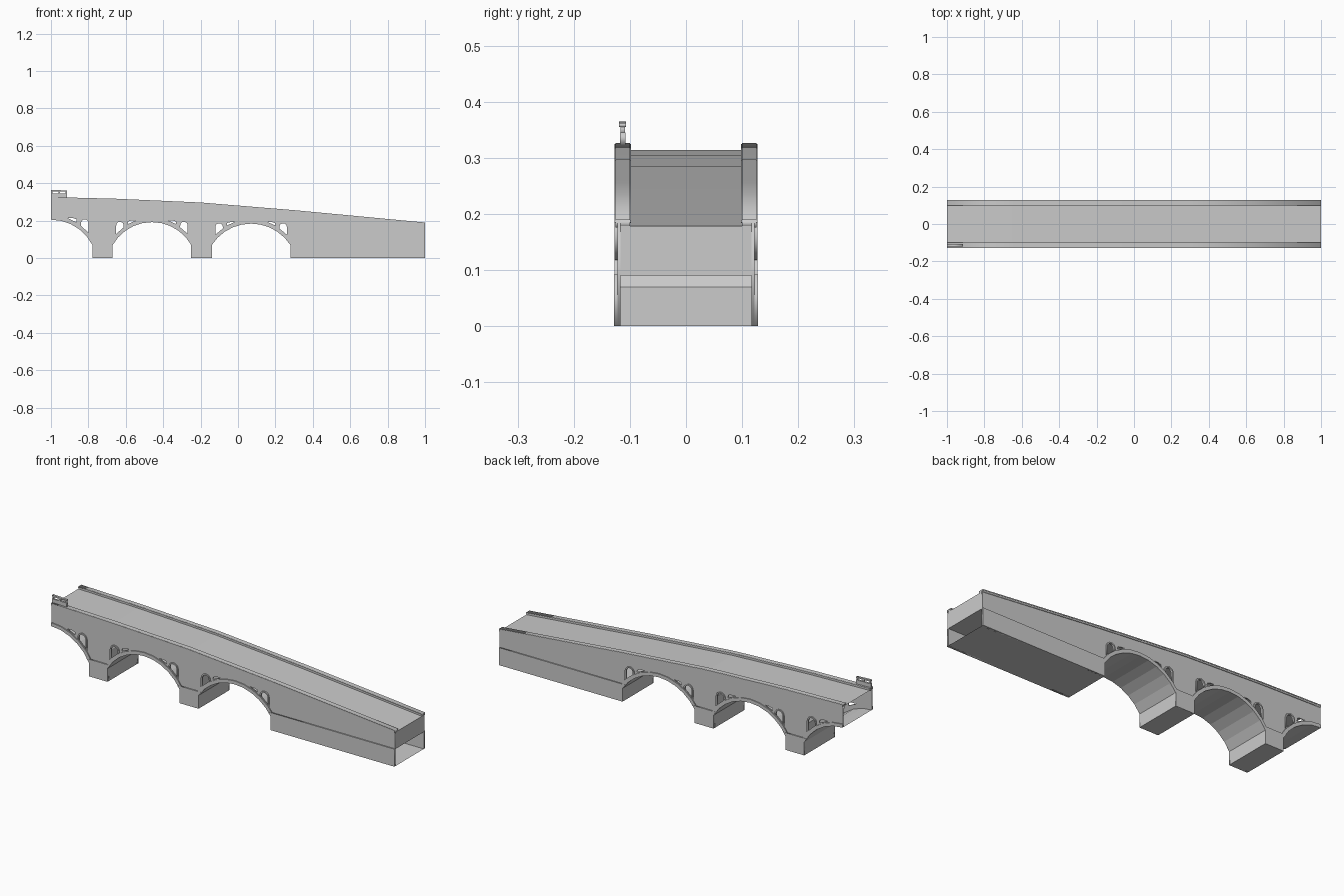
import bpy, bmesh, math
from mathutils import Matrix

if "Cube" in bpy.data.objects:
    bpy.data.objects.remove(bpy.data.objects["Cube"])

TOP = [(-1, .326), (-.65, .317), (-.2, .297), (.3, .256), (1, .19)]
# arches: centre x, half span, crown height
ARCHES = [(-1.0, .222, .205), (-.46, .21, .192), (.07, .21, .184)]
SPRING = .07


def plate(name, loops, y0, y1):
    """Flat plate in the xz plane between y0 and y1; extra loops are holes."""
    cu = bpy.data.curves.new(name, 'CURVE')
    cu.dimensions = '2D'
    cu.fill_mode = 'BOTH'
    cu.extrude = abs(y1 - y0) / 2
    for pts in loops:
        s = cu.splines.new('POLY')
        s.points.add(len(pts) - 1)
        for p, (x, z) in zip(s.points, pts):
            p.co = (x, z, 0, 1)
        s.use_cyclic_u = True
    tmp = bpy.data.objects.new(name + "_curve", cu)
    bpy.context.collection.objects.link(tmp)
    dg = bpy.context.evaluated_depsgraph_get()
    me = bpy.data.meshes.new_from_object(tmp.evaluated_get(dg))
    bpy.data.objects.remove(tmp)
    me.transform(Matrix.Translation((0, (y0 + y1) / 2, 0)) @ Matrix.Rotation(math.pi / 2, 4, 'X'))
    ob = bpy.data.objects.new(name, me)
    bpy.context.collection.objects.link(ob)
    return ob


def both(name, loops, y0, y1):
    plate(name + "_front", loops, -y1, -y0)
    plate(name + "_back", loops, y0, y1)


def strip(name, pts, w):
    """Open sheet following a profile across the bridge width."""
    bm = bmesh.new()
    rows = [(bm.verts.new((x, -w, z)), bm.verts.new((x, w, z))) for x, z in pts]
    for a, b in zip(rows, rows[1:]):
        bm.faces.new((a[0], b[0], b[1], a[1]))
    me = bpy.data.meshes.new(name)
    bm.to_mesh(me)
    bm.free()
    ob = bpy.data.objects.new(name, me)
    bpy.context.collection.objects.link(ob)


def circle(arch):
    cx, h, crown = arch
    rise = crown - SPRING
    r = (h * h + rise * rise) / (2 * rise)
    return cx, crown - r, r


def arc(arch, off=0, n=10):
    cx, cz, r = circle(arch)
    a = math.asin(arch[1] / r)
    start = 0 if cx <= -1 else -n // 2
    return [(cx + (r + off) * math.sin(a * i / (n / 2)), cz + (r + off) * math.cos(a * i / (n / 2)))
            for i in range(start, n // 2 + 1)]


# underside profile: arches, piers and abutment floor
under = []
for a in ARCHES:
    if a[0] > -1:
        under.append((a[0] - a[1], 0))
    under += arc(a)
    under.append((a[0] + a[1], 0))
under.append((1, 0))
strip("arch_soffit_and_base", under, .127)

# spandrel openings
openings, slits, frames = [], [], []
for a in ARCHES:
    cx, cz, r = circle(a)

    def ext(dx, off=.02):
        return cz + math.sqrt((r + off) ** 2 - dx * dx)

    k = a[1] / .21
    for side in ([1] if cx <= -1 else [-1, 1]):
        def hole(g):
            m, w, top = .171 * k, .02 + g, a[2] - .018
            pts = [(m - w, ext(m - w)), (m + w, ext(m + w))]
            pts += [(m + w * math.cos(t), top + w * math.sin(t))
                    for t in [math.pi * i / 8 for i in range(9)]]
            return [(cx + side * x, z) for x, z in pts]
        inner = hole(0)
        openings.append(inner)
        frames.append((hole(.007), inner))
        d0, d1 = .085 * k, .13 * k
        slits.append([(cx + side * x, z) for x, z in
                      [(d0, ext(d0, .023)), (d1, ext(d1, .023)),
                       (d1 - .002, a[2] + .003), (d1 - .018, a[2] + .008)]])

# side walls
both("side_wall", [under + TOP[::-1]] + openings + slits, .117, .122)

# raised frames around the openings
for i, (outer, inner) in enumerate(frames):
    mid = [(x, z - .0) for x, z in inner]
    # jambs and head only: the arch ring closes the foot
    both(f"opening_frame_{i}", [outer[1:] + [outer[0]] + mid[:1] + mid[:0:-1]], .122, .1275)

# arch rings
for i, a in enumerate(ARCHES):
    both(f"arch_ring_{i}", [arc(a) + arc(a, .018)[::-1]], .122, .127)

# plinths of piers and abutment
for i, a in enumerate(ARCHES):
    x0 = a[0] + a[1]
    if i < 2:
        x1 = ARCHES[i + 1][0] - ARCHES[i + 1][1]
        prof = [(x0, 0), (x1, 0), (x1, SPRING), (x1 + .014, .09), (x0 - .014, .09), (x0, SPRING)]
    else:
        prof = [(x0, 0), (1, 0), (1, .092), (x0 - .014, .092), (x0, SPRING)]
    both(f"plinth_{i}", [prof], .122, .128)

# road deck with closed upper end and ceiling over the abutment void
strip("road_deck", [(x, z - .012) for x, z in TOP] + [(1, .09), (.27, .09)], .12)

# parapets and coping
both("parapet", [TOP + [(x, z - .014) for x, z in TOP[::-1]]], .1, .1255)
both("coping", [[(x, z - .001) for x, z in TOP] + [(x, z - .006) for x, z in TOP[::-1]]], .098, .127)

# short railing at the high end
plate("railing_panel", [[(-1, .324), (-.915, .323), (-.915, .345), (-1, .345)]], -.118, -.108)
plate("railing_top", [[(-1, .357), (-.915, .355), (-.915, .361), (-1, .365)]], -.119, -.107)
for i, x in enumerate((-.995, -.955, -.918)):
    plate(f"railing_post_{i}", [[(x - .004, .34), (x + .003, .34), (x + .003, .36), (x - .004, .36)]],
          -.117, -.109)
